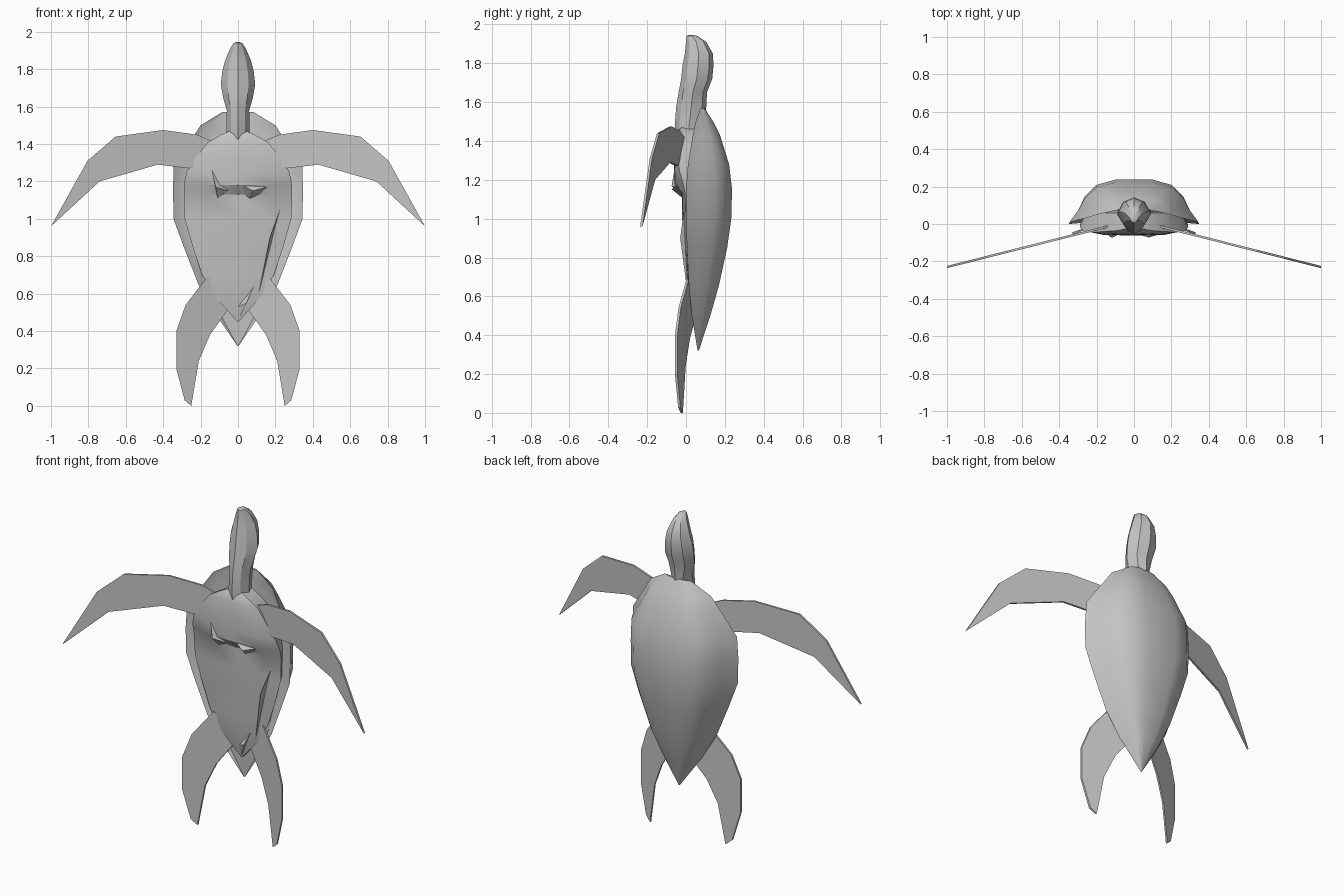
import bpy, math
from mathutils import Vector

cube = bpy.data.objects.get("Cube")
if cube:
    bpy.data.objects.remove(cube, do_unlink=True)

grey = bpy.data.materials.new("plain grey")
grey.use_nodes = True
COLOUR = (0.55, 0.55, 0.55, 1)
grey.diffuse_color = COLOUR
grey.node_tree.nodes["Principled BSDF"].inputs["Base Color"].default_value = COLOUR


def make(name, verts, faces, smooth=0):
    """Mesh object with outward normals; smooth is the sharp-edge angle."""
    mesh = bpy.data.meshes.new(name)
    mesh.from_pydata(verts, [], faces)
    mesh.materials.append(grey)
    obj = bpy.data.objects.new(name, mesh)
    bpy.context.collection.objects.link(obj)
    bpy.ops.object.select_all(action="DESELECT")
    obj.select_set(True)
    bpy.context.view_layer.objects.active = obj
    bpy.ops.object.mode_set(mode="EDIT")
    bpy.ops.mesh.select_all(action="SELECT")
    bpy.ops.mesh.remove_doubles(threshold=0.0005)
    bpy.ops.mesh.normals_make_consistent(inside=False)
    bpy.ops.object.mode_set(mode="OBJECT")
    if smooth:
        bpy.ops.object.shade_smooth_by_angle(angle=math.radians(smooth))
    return obj


def loft(name, rings, smooth):
    """Skin between closed rings with equal point counts, capped at both ends."""
    n = len(rings[0])
    verts = [p for ring in rings for p in ring]
    faces = [(i * n + j, i * n + (j + 1) % n, (i + 1) * n + (j + 1) % n, (i + 1) * n + j)
             for i in range(len(rings) - 1) for j in range(n)]
    last = (len(rings) - 1) * n
    faces += [tuple(range(n)), tuple(range(last, last + n))]
    return make(name, verts, faces, smooth)


def mirrored(half):
    """Close a half section running from the +x side, mirroring it to -x."""
    return half + [(-x, y, z) for x, y, z in reversed(half) if abs(x) > 1e-6]


def fin(name, outline, y_at, side, thick=0.012):
    """Thin flat flipper lying in a tilted plane y = y_at(x)."""
    n = len(outline)
    verts = [(side * x, y_at(x) + d, z) for d in (-thick / 2, thick / 2) for x, z in outline]
    faces = [tuple(range(n)), tuple(range(n, 2 * n))]
    faces += [(i, (i + 1) % n, n + (i + 1) % n, n + i) for i in range(n)]
    return make(name, verts, faces)


# Domed shell with a flared rim: height, half width, rim y, back y
shell = [(1.57, .085, .075, .095), (1.5, .2, .05, .14), (1.43, .245, .035, .175),
         (1.28, .345, .01, .222), (1.15, .347, 0, .237), (1.0, .345, 0, .233),
         (.85, .29, .005, .212), (.65, .212, .015, .168), (.5, .125, .03, .125),
         (.32, .003, .06, .066)]
section = [(.0, .22), (.8, .2), (1, 0), (.86, .31), (.76, .62), (.58, .88), (.29, 1)]
rings = []
for z, w, rim, back in shell:
    half = [(w * u, rim + (back - rim) * v, z) for u, v in section]
    rings.append(half + [(-x, y, z) for x, y, z in reversed(half[1:])])
loft("shell", rings, 35)

# Belly plate with a chest lip: height, half width, edge y, front y
belly = [(1.48, .02, -.02, -.025), (1.45, .09, -.035, -.045), (1.41, .16, -.04, -.055),
         (1.33, .225, -.045, -.06), (1.25, .275, -.035, -.062), (1.18, .29, -.015, -.06),
         (1.13, .29, -.005, -.022), (1.0, .285, .0, -.02), (.85, .242, .005, -.01),
         (.7, .192, .01, 0), (.58, .12, .015, .005), (.45, .004, .035, .03)]
rings = []
for z, w, edge, front in belly:
    half = [(0, front, z), (w * .6, front + .004, z), (w, edge, z), (w * .88, .06, z), (0, .08, z)]
    rings.append(half + [(-x, y, z) for x, y, z in reversed(half[1:-1])])
loft("belly_plate", rings, 35)


# Creased folds raised from the belly
def fold(name, base, tip):
    make(name, base + [tip], [(0, 1, 2), (0, 1, 3), (1, 2, 3), (2, 0, 3)])


fold("chest_fold_right", [(-.15, -.05, 1.31), (-.11, -.02, 1.11), (-.05, -.04, 1.15)],
     (-.12, -.074, 1.17))
fold("chest_fold_left", [(0, -.05, 1.19), (.22, -.03, 1.19), (.06, -.01, 1.1)],
     (.08, -.072, 1.15))
fold("side_fold", [(.25, .0, 1.12), (.21, 0, 1.0), (.11, .01, .6)], (.17, -.03, .9))
fold("belly_tip_fold", [(0, .03, .455), (0, .01, .53), (.09, .01, .65)], (.045, -.01, .55))

# Neck and head: height, half width, front y, back y
head = [(1.36, .06, -.045, .08), (1.48, .062, -.058, .09), (1.58, .06, -.05, .105),
        (1.65, .08, -.038, .108), (1.72, .092, -.025, .135), (1.79, .084, -.018, .142),
        (1.85, .068, -.006, .138), (1.91, .042, 0, .105), (1.94, .022, .003, .06),
        (1.945, .008, .012, .045)]
rings = []
for z, w, front, back in head:
    d = back - front
    half = [(0, front, z), (w * .62, front + d * .16, z), (w, front + d * .5, z),
            (w * .66, front + d * .86, z), (0, back, z)]
    rings.append(half + [(-x, y, z) for x, y, z in reversed(half[1:-1])])
loft("head_and_neck", rings, 30)

# Front and rear flippers on both sides
front_outline = [(.1, 1.4), (.22, 1.45), (.4, 1.475), (.655, 1.44), (.805, 1.31),
                 (1.0, .96), (.74, 1.2), (.43, 1.29), (.26, 1.27), (.12, 1.3)]
rear_outline = [(.1, .66), (.165, .69), (.28, .54), (.33, .4), (.33, .2), (.285, .03),
                (.25, .0), (.21, .24), (.15, .38), (.05, .52)]
for label, side in (("left", 1), ("right", -1)):
    fin("front_flipper_" + label, front_outline, lambda x: .022 - .252 * x, side)
    fin("rear_flipper_" + label, rear_outline, lambda x: .068 - .36 * x, side)
